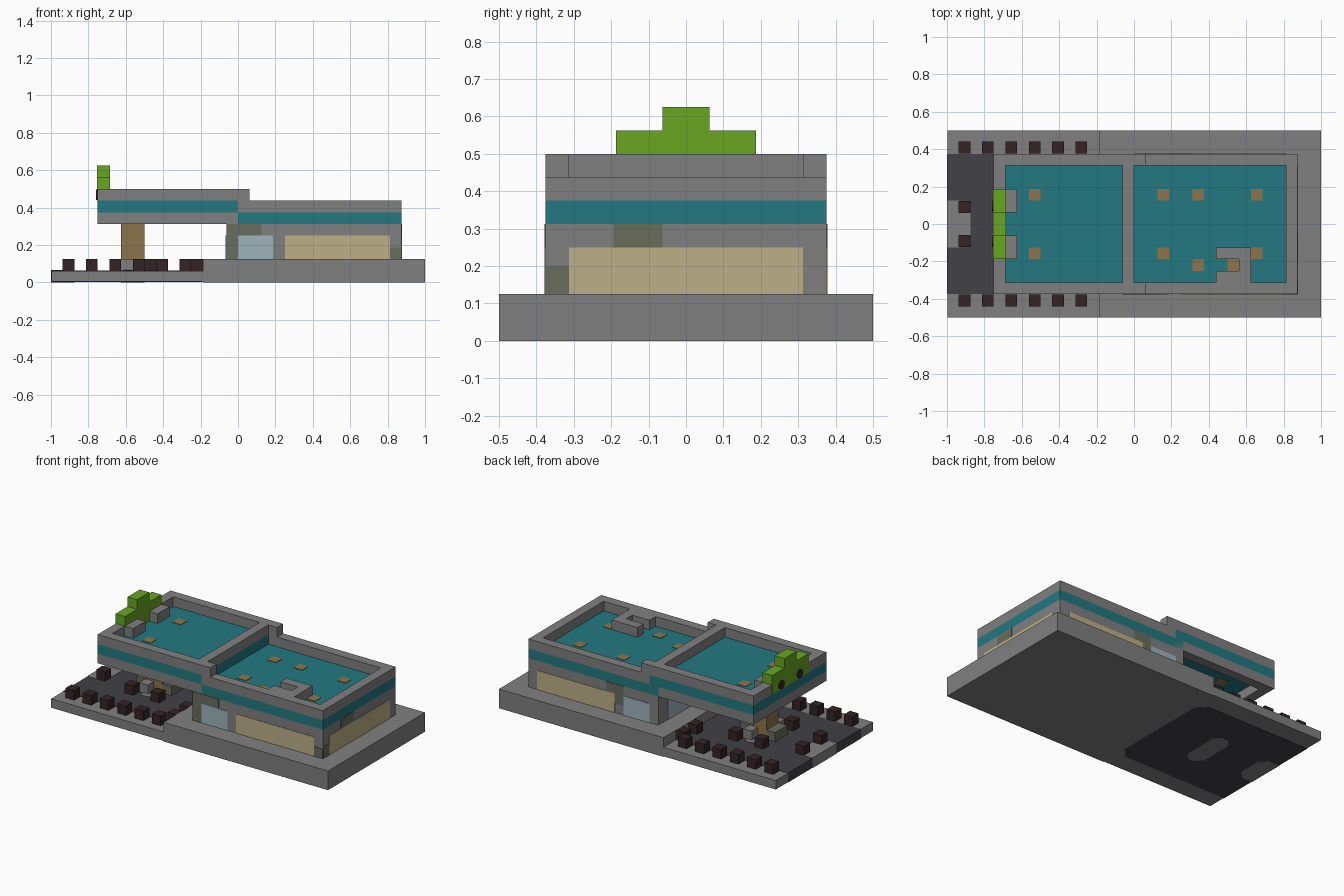
import bpy, bmesh, math
from mathutils import Matrix, Vector

cube = bpy.data.objects.get("Cube")
if cube:
    bpy.data.objects.remove(cube, do_unlink=True)

U = 1 / 16      # modelling grid step
P = 0.05        # plate thickness in grid steps


def material(name, r, g, b):
    m = bpy.data.materials.new(name)
    m.use_nodes = True
    m.diffuse_color = (r, g, b, 1)
    m.node_tree.nodes["Principled BSDF"].inputs["Base Color"].default_value = (r, g, b, 1)
    return m


GREY = material("concrete grey", .216, .216, .216)
TEAL = material("roof teal", .016, .19, .216)
GREEN = material("sign green", .138, .381, .015)
BEIGE = material("window beige", .503, .434, .246)
BLUE = material("door pale blue", .342, .456, .503)
OLIVE = material("olive grey", .138, .153, .109)
ASPHALT = material("asphalt", .054, .054, .063)
MAROON = material("dark maroon", .034, .017, .018)
TAN = material("tan", .27, .178, .07)


def finish(name, mat, bm):
    me = bpy.data.meshes.new(name)
    bm.normal_update()
    bm.to_mesh(me)
    bm.free()
    me.materials.append(mat)
    ob = bpy.data.objects.new(name, me)
    bpy.context.collection.objects.link(ob)
    return ob


def boxes(name, mat, *ranges):
    """One object from boxes given as x0, x1, y0, y1, z0, z1 in grid steps."""
    bm = bmesh.new()
    for x0, x1, y0, y1, z0, z1 in ranges:
        centre = Vector((x0 + x1, y0 + y1, z0 + z1)) * U / 2
        size = Vector((x1 - x0, y1 - y0, z1 - z0)) * U
        bmesh.ops.create_cube(bm, size=1, matrix=Matrix.Translation(centre) @ Matrix.Diagonal(size).to_4x4())
    return finish(name, mat, bm)


def slab(name, mat, outline, z0, z1):
    """Extrude an outline in grid steps from z0 to z1."""
    bm = bmesh.new()
    face = bm.faces.new([bm.verts.new((x * U, y * U, z0 * U)) for x, y in outline])
    top = bmesh.ops.extrude_face_region(bm, geom=[face])["geom"]
    verts = [v for v in top if isinstance(v, bmesh.types.BMVert)]
    bmesh.ops.translate(bm, verts=verts, vec=(0, 0, (z1 - z0) * U))
    bmesh.ops.recalc_face_normals(bm, faces=bm.faces)
    return finish(name, mat, bm)


def chamfered(x0, x1, y, c, start_cut=True):
    """Outline symmetric in y with cut corners."""
    a = c if start_cut else 0
    right = [(x1 - c, -y), (x1, c - y), (x1, y - c), (x1 - c, y)]
    left = [(x0 + a, y), (x0, y - a), (x0, a - y), (x0 + a, -y)]
    return right + (left if a else [(x0, y), (x0, -y)])


def ring(x0, x1, y, z0, z1):
    """Four one-step-thick walls around a rectangle."""
    return [(x0, x1, -y, 1 - y, z0, z1), (x0, x1, y - 1, y, z0, z1),
            (x0, x0 + 1, 1 - y, y - 1, z0, z1), (x1 - 1, x1, 1 - y, y - 1, z0, z1)]


# Ground: raised plot, lower forecourt, driveway and kerb islands
boxes("plot", GREY, (-3, 16, -8, 8, 0, 2))
boxes("forecourt", GREY, (-15.97, -3, -8, 8, .06, 1))
slab("driveway", ASPHALT, chamfered(-15.985, -3.02, 6, 1, False), .03, 1.03)
slab("pump_island", GREY, chamfered(-10, -8, 2.5, .7), 0, 1.06)
slab("entry_island", GREY, chamfered(-16, -14, 2, .8, False), 0, 1.06)

# Shop walls
boxes("shop_walls", GREY, (-1, 14, -6, 6, 2, 5))

# Front wall plates
F = (-6 - P, -6)
boxes("front_window", BEIGE, (4, 13, *F, 2, 4))
boxes("front_door", BLUE, (0, 3, *F, 2, 4))
boxes("front_stains", OLIVE, (-1, 0, *F, 2, 5), (0, 2, *F, 4, 5), (13, 14, *F, 2, 3))

# Back wall plates
B = (6, 6 + P)
boxes("back_window", BEIGE, (4, 13, *B, 2, 4))
boxes("back_door", BLUE, (0, 3, *B, 2, 4))
boxes("back_stains", OLIVE, (3, 5, *B, 4, 5), (3, 4, *B, 3, 4))

# End wall plates
E = (14, 14 + P)
boxes("end_window", BEIGE, (*E, -5, 5, 2, 4))
boxes("end_stains", OLIVE, (*E, -6, -5, 2, 3.2), (*E, -3.1, -1, 4, 5))
boxes("entrance_glass", BLUE, (-1 - P, -1, -4.5, 4.5, 2, 4))

# Roof: teal decks that show as a band, with grey skirt and parapets
boxes("canopy_skirt", GREY, *ring(-12, 0, 6, 5, 6)[:3])
boxes("canopy_deck", TEAL, (-12, 0, -6, 6, 6, 7))
boxes("shop_deck", TEAL, (-1, 14, -6, 6, 5, 6))
boxes("canopy_parapet", GREY, *ring(-12, 0, 6, 7, 8))
boxes("shop_parapet", GREY, *ring(0, 14, 6, 6, 7)[:2], (13, 14, -5, 5, 6, 7),
      (0, 1, -6, -5, 7, 8), (0, 1, 5, 6, 7, 8))
boxes("roof_enclosure", GREY, (7, 10, -5, -4, 6, 7), (7, 10, -3, -2, 6, 7), (9, 10, -4, -3, 6, 7))

# Ceiling lamps that show through the decks
lamps = [(-9, y, 6, 7) for y in (-3, 2)]
lamps += [(x, y, 5, 6) for x in (2, 10) for y in (-3, 2)]
lamps += [(5, 2, 5, 6), (5, -4, 5, 6), (8, -4, 5, 6)]
boxes("lamps", TAN, *[(x, x + 1, y, y + 1, z0 + (.5 if x > 0 else -P), z1 + P) for x, y, z0, z1 in lamps])

# Stepped roof sign with two round discs and rear braces
S = (-12 - P, -11 + P)
boxes("roof_sign", GREEN, (*S, -3, 3, 7, 9), (*S, -1, 1, 9, 10))
boxes("sign_braces", GREY, *[(-11, -10, y, y + 2, 7, 8) for y in (-3, 1)])
bm = bmesh.new()
for side in (-1, 1):
    at = Matrix.Translation((-12.1 * U, side * 1.5 * U, 7.5 * U)) @ Matrix.Rotation(math.pi / 2, 4, 'Y')
    bmesh.ops.create_cone(bm, cap_ends=True, segments=16, radius1=.45 * U, radius2=.45 * U, depth=.1 * U, matrix=at)
finish("sign_discs", MAROON, bm)

# Canopy column and pumps
boxes("canopy_column", TAN, (-10, -8, -1, 1, 1, 6))
boxes("pump_blocks", OLIVE, (-11, -10, -1, 1, 1, 2), (-8, -7, -1, 1, 1, 2))
boxes("column_steps", GREY, (-10, -9, -2, -1, 1, 2), (-9, -8, 1, 2, 1, 2))

# Bollards, mirrored front to back
spots = [(x, 6.55) for x in range(-15, -4, 2)]
spots += [(-15, 1.45), (-11, 2.5), (-8, 2.5), (-4, 5.4), (-4, 3.4)]
boxes("bollards", MAROON, *[(x, x + 1, s * y - .5, s * y + .5, 1, 2) for x, y in spots for s in (-1, 1)])
